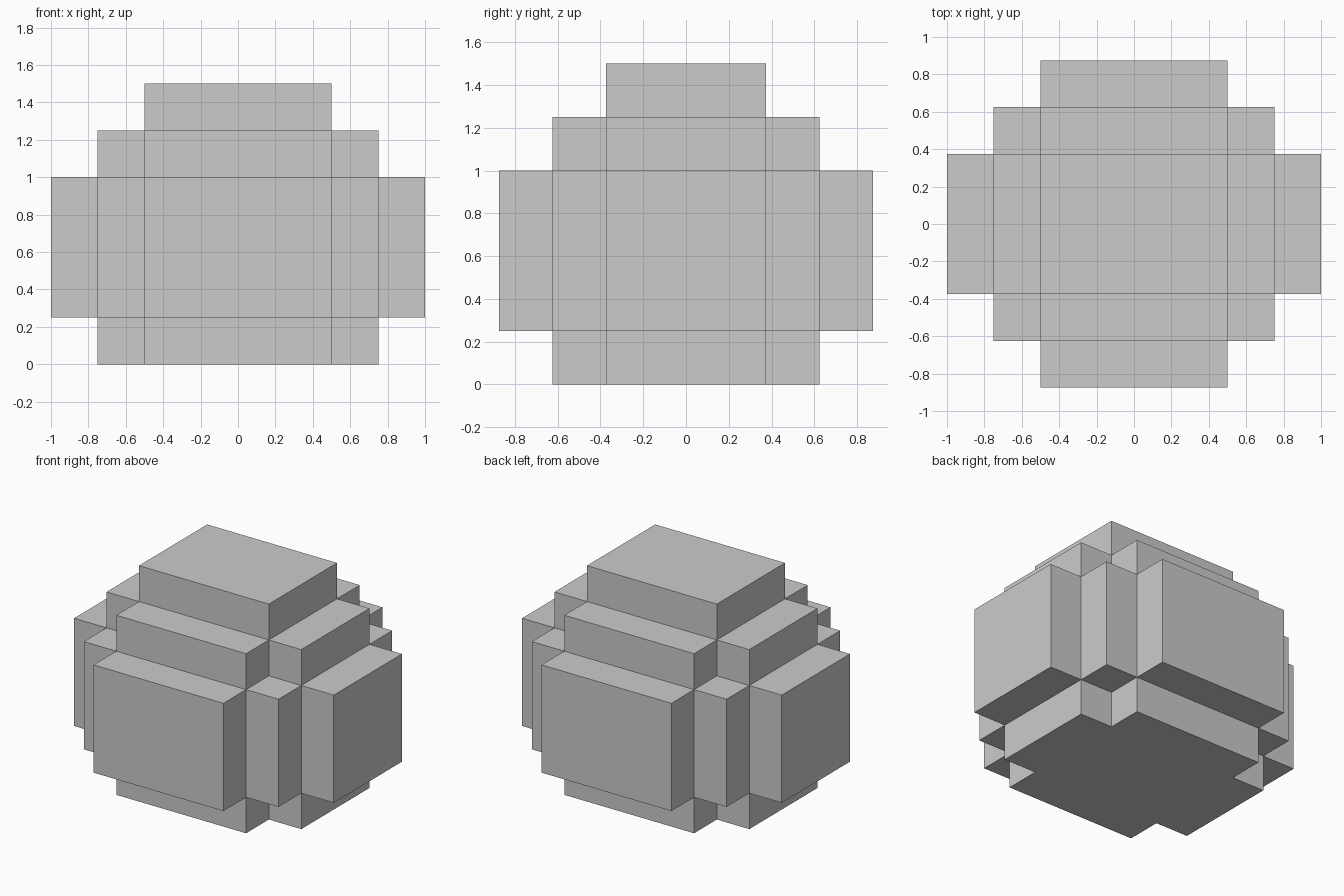
import bpy, bmesh, math

if "Cube" in bpy.data.objects:
    bpy.data.objects.remove(bpy.data.objects["Cube"])

# Grid planes of the stepped block
XS = [-1, -0.75, -0.5, 0.5, 0.75, 1]
YS = [-0.875, -0.625, -0.375, 0.375, 0.625, 0.875]
ZS = [0, 0.25, 1, 1.25, 1.5]
REACH = [1, 2, 1, 0]  # how many steps each layer spreads out from the core


def filled(c):
    i, j, k = c
    return 0 <= k < len(REACH) and abs(i - 2) + abs(j - 2) <= REACH[k]


def add_side(bm, cell, axis, side):
    # One outward-facing quad of a grid cell
    u, v = (axis + 1) % 3, (axis + 2) % 3
    loop = [(0, 0), (1, 0), (1, 1), (0, 1)]
    if side == 0:
        loop.reverse()
    verts = []
    for du, dv in loop:
        p = list(cell)
        p[axis] += side
        p[u] += du
        p[v] += dv
        verts.append(bm.verts.new((XS[p[0]], YS[p[1]], ZS[p[2]])))
    bm.faces.new(verts)


# Stepped boulder: only the exposed cell sides
bm = bmesh.new()
for i in range(5):
    for j in range(5):
        for k in range(4):
            if not filled((i, j, k)):
                continue
            for axis in range(3):
                for side in (0, 1):
                    n = [i, j, k]
                    n[axis] += 2 * side - 1
                    if not filled(n):
                        add_side(bm, (i, j, k), axis, side)

# Weld and merge coplanar faces
bmesh.ops.remove_doubles(bm, verts=bm.verts, dist=1e-4)
bmesh.ops.dissolve_limit(bm, angle_limit=math.radians(1), verts=bm.verts, edges=bm.edges)

mesh = bpy.data.meshes.new("stepped_boulder")
bm.to_mesh(mesh)
bm.free()
boulder = bpy.data.objects.new("stepped_boulder", mesh)
bpy.context.collection.objects.link(boulder)
